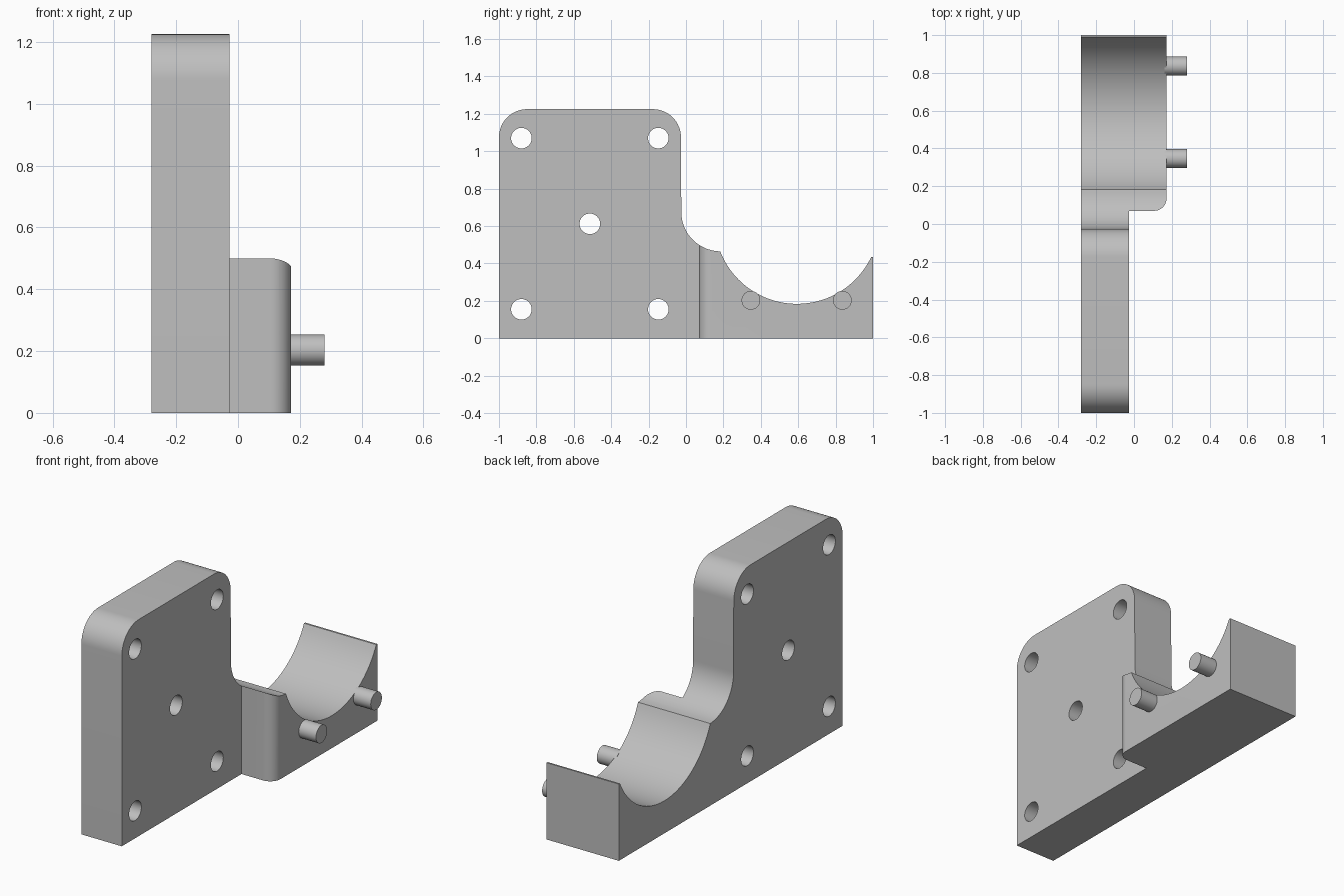
import bpy, bmesh
from math import sin, cos, pi, radians, atan2
from mathutils import Matrix, Vector

cube = bpy.data.objects.get("Cube")
if cube:
    bpy.data.objects.remove(cube, do_unlink=True)

grey = bpy.data.materials.new("plain grey")
grey.use_nodes = True
colour = (0.52, 0.52, 0.52, 1)
grey.diffuse_color = colour
grey.node_tree.nodes["Principled BSDF"].inputs["Base Color"].default_value = colour

BACK, PLATE, CRADLE, PEG = -0.28, -0.027, 0.172, 0.28


def arc(cx, cy, r, a, b, n=16):
    """Points along an arc from angle a to angle b (radians)."""
    return [(cx + r * cos(a + (b - a) * i / n), cy + r * sin(a + (b - a) * i / n))
            for i in range(n + 1)]


def add_object(name, bm):
    bmesh.ops.recalc_face_normals(bm, faces=bm.faces)
    mesh = bpy.data.meshes.new(name)
    bm.to_mesh(mesh)
    bm.free()
    mesh.materials.append(grey)
    obj = bpy.data.objects.new(name, mesh)
    bpy.context.collection.objects.link(obj)
    return obj


def extrude(name, points, offset):
    """Extrude a closed outline of 3D points along an offset."""
    bm = bmesh.new()
    face = bm.faces.new([bm.verts.new(p) for p in points])
    new = bmesh.ops.extrude_face_region(bm, geom=[face])["geom"]
    verts = [v for v in new if isinstance(v, bmesh.types.BMVert)]
    bmesh.ops.translate(bm, verts=verts, vec=Vector(offset))
    return add_object(name, bm)


def rods(name, centres, radius, x0, x1):
    """Round rods along x at the given (y, z) centres."""
    bm = bmesh.new()
    for y, z in centres:
        place = Matrix.Translation(((x0 + x1) / 2, y, z)) @ Matrix.Rotation(pi / 2, 4, 'Y')
        bmesh.ops.create_cone(bm, cap_ends=True, segments=40, radius1=radius,
                              radius2=radius, depth=x1 - x0, matrix=place)
    return add_object(name, bm)


def activate(obj):
    bpy.ops.object.select_all(action='DESELECT')
    obj.select_set(True)
    bpy.context.view_layer.objects.active = obj


def cut(obj, cutter):
    mod = obj.modifiers.new("cut", 'BOOLEAN')
    mod.operation, mod.solver, mod.object = 'DIFFERENCE', 'EXACT', cutter
    activate(obj)
    bpy.ops.object.modifier_apply(modifier=mod.name)
    bpy.data.objects.remove(cutter, do_unlink=True)


# Side outline: rounded plate, concave fillet, then round cradle
cy, cz, cr = 0.593, 0.624, 0.44
start = atan2(0.465 - cz, 0.185 - cy) + 2 * pi
end = atan2(0.434 - cz, 0.989 - cy) + 2 * pi
outline = [(-1, 0), (1, 0), (1, 0.434)]
outline += arc(cy, cz, cr, end, start, 40)
outline += arc(0.185, 0.675, 0.21, 1.5 * pi, pi, 20)[1:]
outline += arc(-0.177, 1.075, 0.15, 0, pi / 2)
outline += arc(-0.85, 1.075, 0.15, pi / 2, pi)
bracket = extrude("bracket", [(BACK, y, z) for y, z in outline], (CRADLE - BACK, 0, 0))

# Thin the plate and round the upright corner of the cradle
r, edge = 0.065, 0.07
notch = [(PLATE, -1.2), (0.4, -1.2), (0.4, edge + r)]
notch += arc(CRADLE - r, edge + r, r, 0, -pi / 2)
notch += [(PLATE, edge)]
cut(bracket, extrude("notch_cutter", [(x, y, -0.2) for x, y in notch], (0, 0, 1.7)))

# Four corner bolt holes and a central one
holes = [(y, z) for y in (-0.88, -0.148) for z in (0.155, 1.07)] + [(-0.514, 0.612)]
cut(bracket, rods("hole_cutter", holes, 0.055, BACK - 0.1, PLATE + 0.1))

# Two pegs on the cradle side
pegs = [rods(name, [(y, 0.203)], 0.05, CRADLE - 0.01, PEG)
        for name, y in (("front_peg", 0.347), ("rear_peg", 0.836))]

for obj in [bracket] + pegs:
    activate(obj)
    bpy.ops.object.shade_smooth_by_angle(angle=radians(30))
